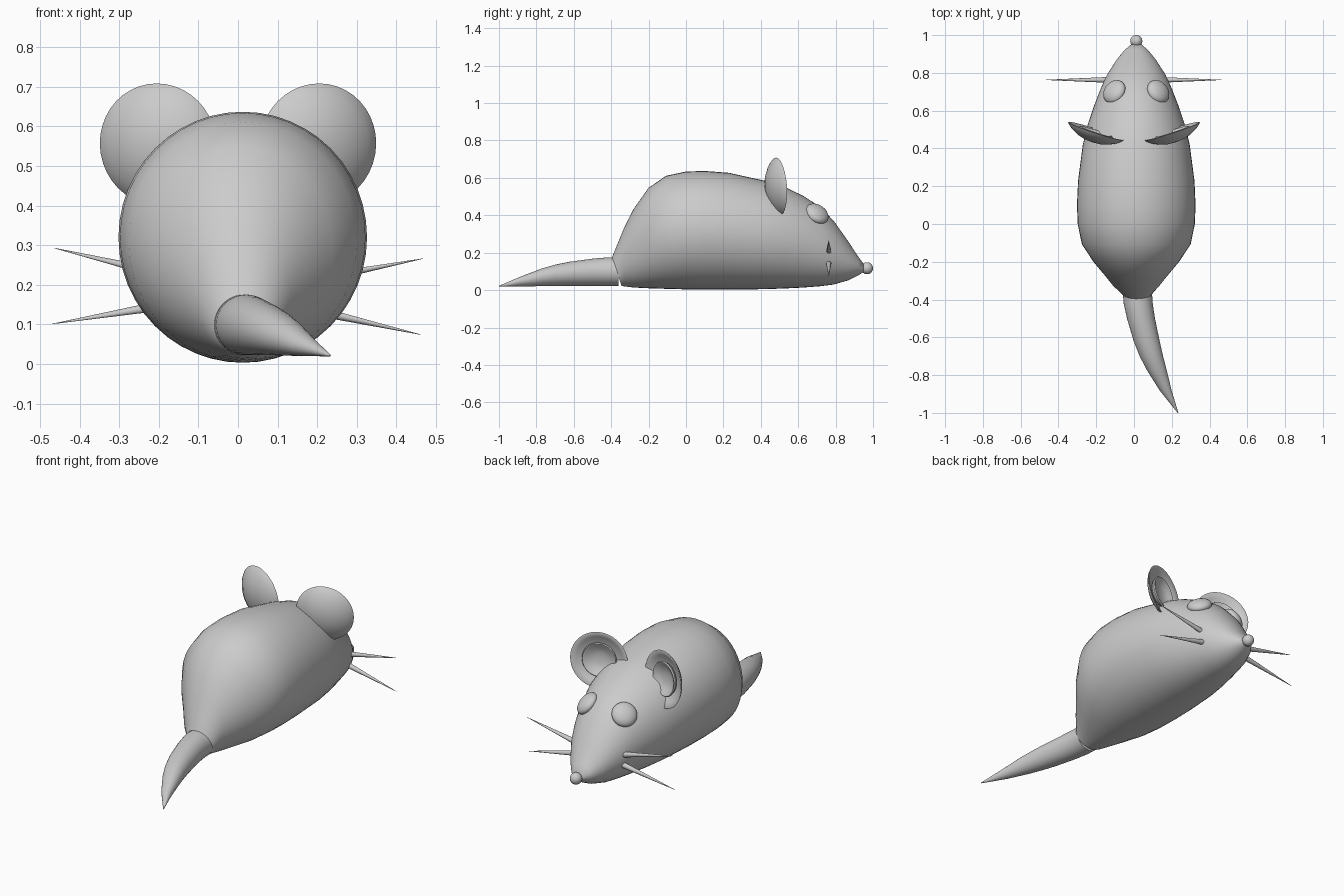
import bpy, bmesh, math
from mathutils import Vector, Matrix

if "Cube" in bpy.data.objects:
    bpy.data.objects.remove(bpy.data.objects["Cube"])

CX = 0.012  # slight sideways offset of the body


def finish(name, bm, angle=40):
    bmesh.ops.recalc_face_normals(bm, faces=bm.faces[:])
    me = bpy.data.meshes.new(name)
    bm.to_mesh(me)
    bm.free()
    me.polygons.foreach_set("use_smooth", [True] * len(me.polygons))
    me.set_sharp_from_angle(angle=math.radians(angle))
    ob = bpy.data.objects.new(name, me)
    bpy.context.collection.objects.link(ob)
    return ob


def loft(name, rings, seg=48):
    """rings: (centre x, y, top z, bottom z, half width, y lean at the top)"""
    bm = bmesh.new()
    loops = []
    for x, y, top, bot, hw, lean in rings:
        loop = []
        for i in range(seg):
            a = 2 * math.pi * i / seg
            loop.append(bm.verts.new((x + hw * math.cos(a), y + lean * math.sin(a),
                                      (top + bot) / 2 + (top - bot) / 2 * math.sin(a))))
        loops.append(loop)
    for p, q in zip(loops, loops[1:]):
        for i in range(seg):
            j = (i + 1) % seg
            bm.faces.new((p[i], p[j], q[j], q[i]))
    bm.faces.new(loops[0])
    bm.faces.new(loops[-1])
    return finish(name, bm)


def lathe(name, profile, matrix, seg=40):
    bm = bmesh.new()
    vs = [bm.verts.new((r, 0, z)) for r, z in profile]
    edges = [bm.edges.new(e) for e in zip(vs, vs[1:])]
    bmesh.ops.spin(bm, geom=vs + edges, cent=(0, 0, 0), axis=(0, 0, 1),
                   angle=2 * math.pi, steps=seg)
    bmesh.ops.remove_doubles(bm, verts=bm.verts[:], dist=1e-5)
    bm.transform(matrix)
    return finish(name, bm, 60)


def ball(name, matrix):
    bm = bmesh.new()
    bmesh.ops.create_uvsphere(bm, u_segments=32, v_segments=16, radius=1, matrix=matrix)
    return finish(name, bm)


def facing(pos, normal):
    return Matrix.Translation(pos) @ Vector(normal).to_track_quat('Z', 'Y').to_matrix().to_4x4()


# Body: y, top, bottom, half width
body = [(-0.33, 0.335, 0.020, 0.120), (-0.28, 0.434, 0.014, 0.160), (-0.20, 0.547, 0.010, 0.227),
        (-0.107, 0.611, 0.007, 0.288), (0.0, 0.634, 0.004, 0.310), (0.10, 0.637, 0.003, 0.314),
        (0.23, 0.627, 0.003, 0.308), (0.42, 0.585, 0.005, 0.283), (0.53, 0.551, 0.009, 0.256),
        (0.63, 0.502, 0.014, 0.222), (0.72, 0.443, 0.021, 0.187), (0.79, 0.370, 0.030, 0.155),
        (0.87, 0.257, 0.053, 0.104), (0.92, 0.180, 0.078, 0.063), (0.95, 0.140, 0.097, 0.028)]
loft("body", [(CX + 0.005, -0.37, 0.175, 0.022, 0.077, -0.026)]
     + [(CX, y, t, b, w, 0) for y, t, b, w in body])

# Tail curving to one side
tail = [(0.018, -0.36, 0.176, 0.022, 0.077), (0.022, -0.42, 0.175, 0.022, 0.077),
        (0.037, -0.50, 0.168, 0.022, 0.074), (0.067, -0.62, 0.152, 0.022, 0.069),
        (0.092, -0.70, 0.136, 0.022, 0.062), (0.119, -0.77, 0.116, 0.021, 0.053),
        (0.167, -0.88, 0.074, 0.020, 0.032), (0.233, -1.0, 0.023, 0.019, 0.002)]
loft("tail", [(*r, 0) for r in tail], 32)

# Nose
ball("nose", Matrix.Translation((CX, 0.968, 0.117)) @ Matrix.Scale(0.032, 4))

# Ears and eyes, both sides
outer = [(0, -0.048), (0.05, -0.043), (0.09, -0.031), (0.125, -0.013), (0.147, 0.004),
         (0.155, 0.014), (0.150, 0.016), (0.125, 0.002), (0.09, -0.014), (0.05, -0.024), (0, -0.028)]
inner = [(0, -0.035), (0.06, -0.026), (0.085, -0.008), (0.094, 0.008), (0.090, 0.014),
         (0.080, 0.010), (0.062, -0.004), (0.03, -0.012), (0, -0.014)]
for side, s in (("left", -1), ("right", 1)):
    ear = facing((s * 0.206, 0.478, 0.553), (-s * 0.31, 0.95, 0.07))
    lathe(side + "_outer_ear", outer, ear)
    lathe(side + "_inner_ear", inner, ear)
    ball(side + "_eye", facing((CX + s * 0.116, 0.70, 0.408), (s * 0.56, 0.45, 0.68))
         @ Matrix.Diagonal((0.067, 0.067, 0.036, 1)))

# Whiskers: base and tip (x, z)
whiskers = {"left_upper_whisker": ((-0.10, 0.205), (-0.465, 0.293)),
            "left_lower_whisker": ((-0.10, 0.163), (-0.470, 0.101)),
            "right_upper_whisker": ((0.10, 0.195), (0.467, 0.266)),
            "right_lower_whisker": ((0.10, 0.156), (0.462, 0.074))}
for name, ((x0, z0), (x1, z1)) in whiskers.items():
    a, b = Vector((x0, 0.763, z0)), Vector((x1, 0.763, z1))
    lathe(name, [(0, 0), (0.017, 0), (0.0005, (b - a).length), (0, (b - a).length)],
          facing(a, b - a), 12)
